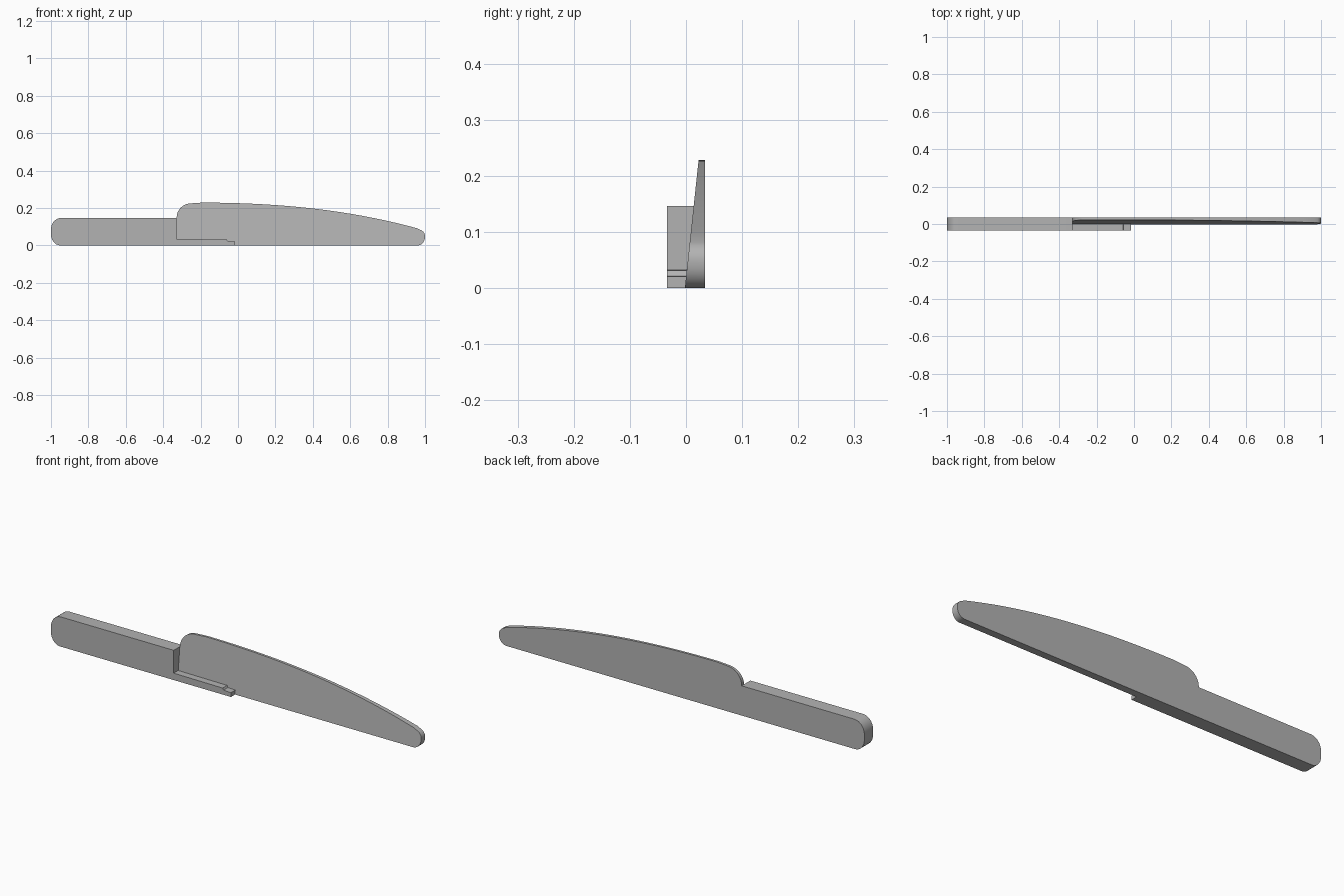
import bpy, bmesh, math

if "Cube" in bpy.data.objects:
    bpy.data.objects.remove(bpy.data.objects["Cube"])

Y = 0.034

# dark grey finish
grey = bpy.data.materials.new("dark_grey")
grey.diffuse_color = (0.45, 0.45, 0.45, 1)
grey.use_nodes = True
grey.node_tree.nodes["Principled BSDF"].inputs["Base Color"].default_value = grey.diffuse_color


def prism(name, outline, front, back):
    """Extrude an x-z outline between front(z) and a flat back y."""
    bm = bmesh.new()
    f = [bm.verts.new((x, front(z), z)) for x, z in outline]
    b = [bm.verts.new((x, back, z)) for x, z in outline]
    bm.faces.new(f)
    bm.faces.new(b[::-1])
    n = len(outline)
    for i in range(n):
        j = (i + 1) % n
        bm.faces.new((f[i], f[j], b[j], b[i]))
    bmesh.ops.recalc_face_normals(bm, faces=bm.faces)
    me = bpy.data.meshes.new(name)
    bm.to_mesh(me)
    bm.free()
    me.materials.append(grey)
    ob = bpy.data.objects.new(name, me)
    bpy.context.collection.objects.link(ob)
    bpy.ops.object.select_all(action='DESELECT')
    bpy.context.view_layer.objects.active = ob
    ob.select_set(True)
    bpy.ops.object.shade_smooth_by_angle(angle=math.radians(30))
    return ob


def arc(cx, cz, rx, rz, a0, a1, n=7):
    return [(cx + rx * math.cos(math.radians(a0 + (a1 - a0) * i / n)),
             cz + rz * math.sin(math.radians(a0 + (a1 - a0) * i / n)))
            for i in range(n + 1)]


# handle: thick bar with a rounded butt
handle = ([(-0.328, 0), (-0.328, 0.147)]
          + arc(-0.945, 0.085, 0.055, 0.062, 90, 180)
          + arc(-0.95, 0.06, 0.05, 0.06, 180, 270))
prism("handle", handle, lambda z: -Y, Y)

# blade: curved spine, rounded heel and tip, front face leaning back
spine = [(-0.19 + 1.15 * t, 0.229 - 0.05 * t ** 1.7 - 0.088 * t ** 2.6)
         for t in (i / 20 for i in range(21))]
blade = ([(-0.328, 0)]
         + arc(-0.25, 0.15, 0.078, 0.075, 180, 97)
         + spine
         + arc(0.96, 0.05, 0.04, 0.036, 70, 0)
         + arc(0.96, 0.045, 0.04, 0.045, 0, -90))
prism("blade", blade, lambda z: -0.002 + 0.107 * z, Y)

# guard: low ledge running forward from the handle under the blade
guard = [(-0.328, 0), (-0.328, 0.034), (-0.06, 0.032), (-0.055, 0.023),
         (-0.015, 0.021), (-0.015, 0)]
prism("guard_ledge", guard, lambda z: -Y, 0.001)
